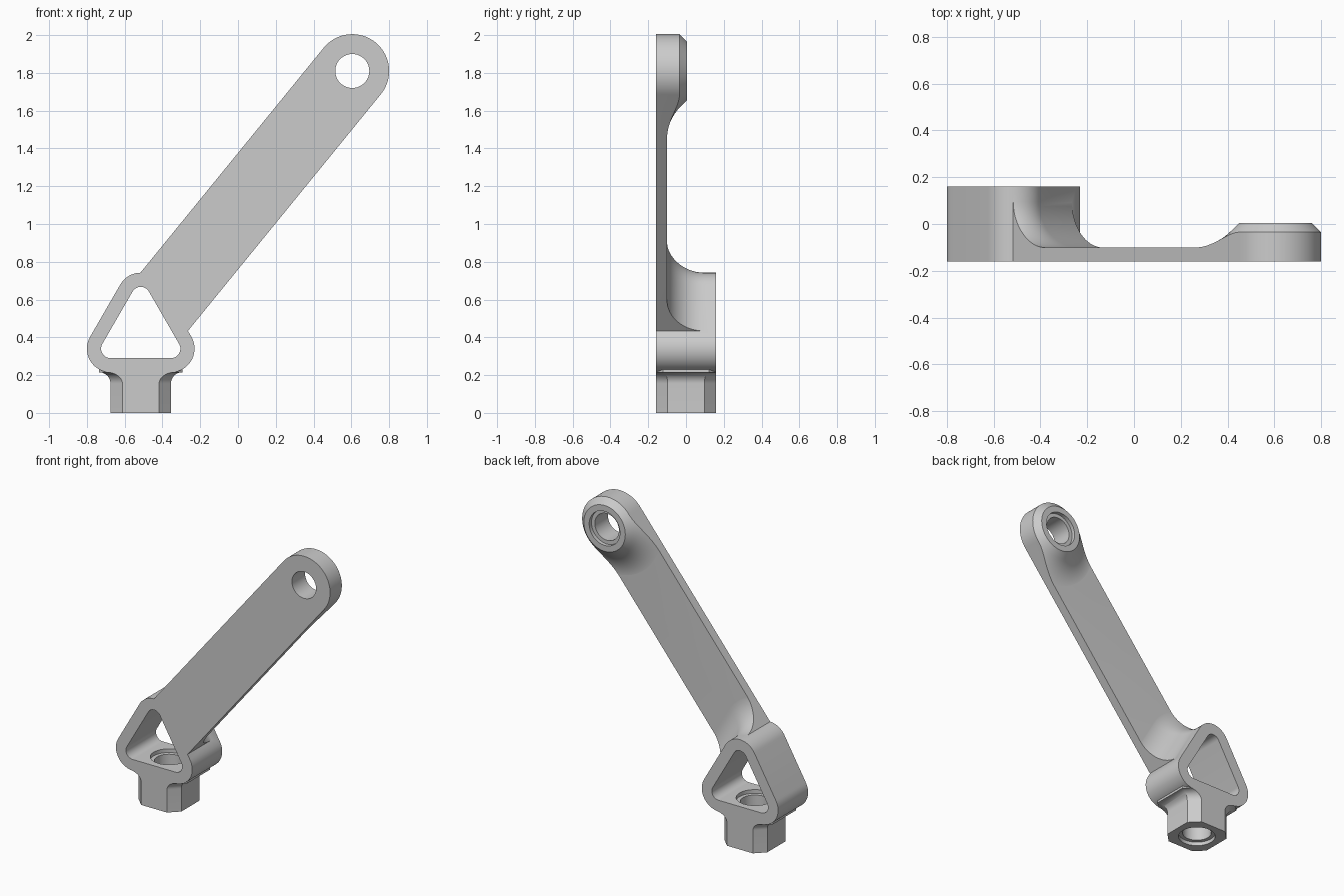
import bpy, bmesh
from math import sin, cos, radians, pi, sqrt, atan2
from mathutils import Vector

cube = bpy.data.objects.get("Cube")
if cube:
    bpy.data.objects.remove(cube, do_unlink=True)

FRONT, BACK, ARM_BACK = -0.16, 0.16, -0.10
HUB_X, HUB_Z = -0.515, 0.34          # middle of the lower triangle side
EYE = Vector((0.605, 1.81))          # centre of the upper eye
EYE_R, BORE_R, RECESS_R = 0.195, 0.09, 0.115
SLOPE = radians(50.8)
ALONG = Vector((cos(SLOPE), sin(SLOPE)))
ACROSS = Vector((-sin(SLOPE), cos(SLOPE)))

steel = bpy.data.materials.new("plain_grey")
steel.use_nodes = True
steel.diffuse_color = (0.6, 0.6, 0.6, 1)
steel.node_tree.nodes["Principled BSDF"].inputs["Base Color"].default_value = (0.6, 0.6, 0.6, 1)


def loft(name, rings):
    """Closed solid through a stack of equal-length rings."""
    bm = bmesh.new()
    loops = [[bm.verts.new(p) for p in ring] for ring in rings]
    n = len(loops[0])
    for low, high in zip(loops, loops[1:]):
        for i in range(n):
            j = (i + 1) % n
            bm.faces.new((low[i], low[j], high[j], high[i]))
    bm.faces.new(loops[0])
    bm.faces.new(loops[-1])
    bmesh.ops.recalc_face_normals(bm, faces=bm.faces)
    mesh = bpy.data.meshes.new(name)
    bm.to_mesh(mesh)
    bm.free()
    mesh.materials.append(steel)
    obj = bpy.data.objects.new(name, mesh)
    bpy.context.collection.objects.link(obj)
    return obj


def at_y(outline, y):
    return [(x, y, z) for x, z in outline]


def prism(name, outline, y0, y1):
    return loft(name, [at_y(outline, y0), at_y(outline, y1)])


def arc(centre, r, start, end, steps):
    angles = [start + (end - start) * i / steps for i in range(steps + 1)]
    return [(centre[0] + r * cos(a), centre[1] + r * sin(a)) for a in angles]


def circle(centre, r, steps=64):
    return arc(centre, r, 0, 2 * pi, steps)[:-1]


def rounded_triangle(r):
    half = 0.16
    centres = [(HUB_X, HUB_Z + half * sqrt(3)), (HUB_X - half, HUB_Z), (HUB_X + half, HUB_Z)]
    points = []
    for i, c in enumerate(centres):
        start = radians(30 + 120 * i)
        points += arc(c, r, start, start + radians(120), 20)
    return points


def combine(target, tool, operation):
    """Apply a boolean and remove the tool."""
    mod = target.modifiers.new("combine", "BOOLEAN")
    mod.operation, mod.object, mod.solver = operation, tool, "EXACT"
    with bpy.context.temp_override(object=target, active_object=target):
        bpy.ops.object.modifier_apply(modifier=mod.name)
    bpy.data.objects.remove(tool, do_unlink=True)


# Arm: thin slab with swept blends at both ends, trimmed to the arm outline
bracket = prism("lever_bracket", [(-2, -1), (2, -1), (2, 3), (-2, 3)], -0.25, ARM_BACK)

sweep = 0.195
rings = [at_y(rounded_triangle(0.125 + sweep), -0.2)]
for i in range(17):
    t = pi / 2 * i / 16
    y = ARM_BACK - 0.0005 + sweep * (1 - cos(t))
    rings.append(at_y(rounded_triangle(0.125 + sweep * (1 - sin(t))), y))
rings.append(at_y(rounded_triangle(0.115), 0.1))
combine(bracket, loft("hub_blend", rings), "UNION")

# Eye boss: concave skirt running into a chamfered rim
skirt = 0.24
rings = [at_y(circle(EYE, 0.36), -0.2)]
for i in range(13):
    t = pi / 4 * i / 12
    rings.append(at_y(circle(EYE, 0.36 - skirt * sin(t)), ARM_BACK - 0.0005 + skirt * (1 - cos(t))))
rings.append(at_y(circle(EYE, 0.155), 0.005))
combine(bracket, loft("eye_boss", rings), "UNION")

left_start = Vector((-0.515, 0.744)) - ALONG * 0.03
right_start = Vector((-0.265, 0.434)) - ALONG * 0.03
lead = atan2(ACROSS.y, ACROSS.x)
outline = [tuple(right_start), tuple(left_start)] + arc(EYE, EYE_R, lead, lead - pi, 40)
combine(bracket, prism("arm_outline", outline, FRONT, 0.3), "INTERSECT")

# Triangular hub
combine(bracket, prism("hub", rounded_triangle(0.125), FRONT, BACK), "UNION")


# Stem: chamfered square flaring into the hub
def stem_ring(grow, z):
    h, k = 0.16, 0.097
    side, a = h + grow, k + grow * sqrt(2)
    b = h + a - side
    quarter = [(a, -h), (side, -b), (side, b), (a, h)]
    return [(HUB_X + x, y, z) for x, y in quarter + [(-x, -y) for x, y in quarter]]


flare = 0.06
rings = [stem_ring(0, 0)]
for i in range(13):
    t = pi / 2 * i / 12
    rings.append(stem_ring(flare * (1 - cos(t)), 0.155 + flare * sin(t)))
rings.append(stem_ring(flare, 0.25))
combine(bracket, loft("stem", rings), "UNION")

# Openings: triangular window, stepped eye bore, stepped stem bore
combine(bracket, prism("window_cutter", rounded_triangle(0.05), -0.3, 0.3), "DIFFERENCE")

steps = [(BORE_R, -0.3), (BORE_R, -0.02), (RECESS_R, -0.02), (RECESS_R, 0.1)]
combine(bracket, loft("eye_bore", [at_y(circle(EYE, r), y) for r, y in steps]), "DIFFERENCE")

steps = [(RECESS_R, -0.1), (RECESS_R, 0.025), (BORE_R, 0.025),
         (BORE_R, 0.265), (RECESS_R, 0.265), (RECESS_R, 0.32)]
stem_bore = loft("stem_bore", [[(x, y, z) for x, y in circle((HUB_X, 0), r)] for r, z in steps])
combine(bracket, stem_bore, "DIFFERENCE")

# Smooth curved surfaces, keep machined edges crisp
bpy.ops.object.select_all(action="DESELECT")
bracket.select_set(True)
bpy.context.view_layer.objects.active = bracket
bpy.ops.object.shade_smooth_by_angle(angle=radians(25))
